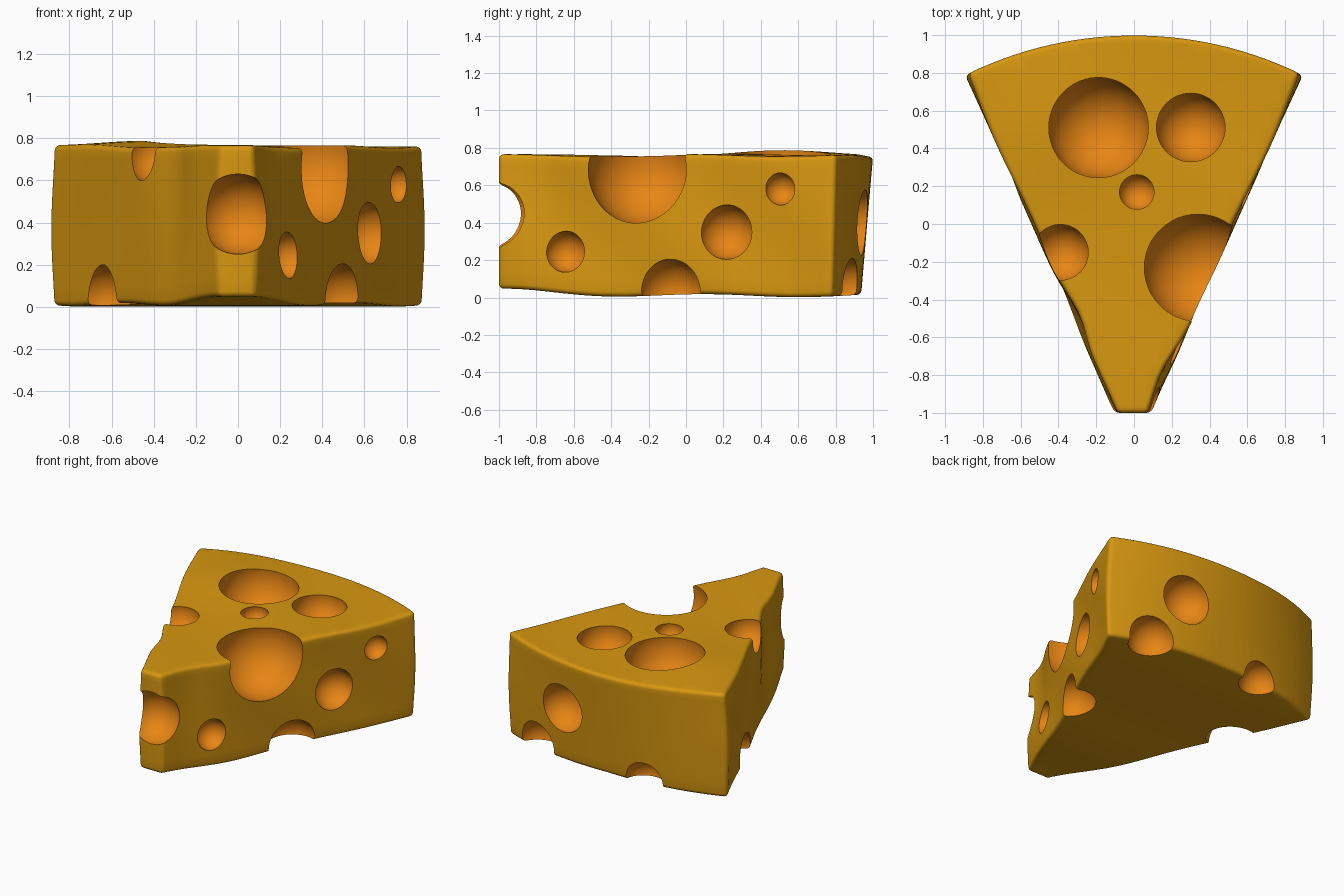
import bpy, bmesh, math
from mathutils import Vector

if "Cube" in bpy.data.objects:
    bpy.data.objects.remove(bpy.data.objects["Cube"], do_unlink=True)


def make_material(name, color):
    m = bpy.data.materials.new(name)
    m.use_nodes = True
    m.diffuse_color = color
    bsdf = next(n for n in m.node_tree.nodes if n.type == 'BSDF_PRINCIPLED')
    bsdf.inputs["Base Color"].default_value = color
    bsdf.inputs["Roughness"].default_value = 0.6
    return m


materials = [make_material("golden_cheese", (0.68, 0.31, 0.005, 1)),
             make_material("orange_hole", (0.80, 0.235, 0.007, 1))]


def make_object(name, bm):
    mesh = bpy.data.meshes.new(name)
    bm.to_mesh(mesh)
    bm.free()
    for m in materials:
        mesh.materials.append(m)
    obj = bpy.data.objects.new(name, mesh)
    bpy.context.collection.objects.link(obj)
    return obj


# Wedge outline: blunt tip in front, circular arc at the back
HEIGHT, BASE, RADIUS = 0.75, 0.01, 2.036
spread = math.asin(0.885 / RADIUS)
STEPS = 28
outline = [(-0.095, -1), (0.085, -1)]
for i in range(STEPS + 1):
    a = spread * (1 - 2 * i / STEPS)
    outline.append((RADIUS * math.sin(a), 1 - RADIUS + RADIUS * math.cos(a)))

bm = bmesh.new()
floor = bm.faces.new([bm.verts.new((x, y, BASE)) for x, y in outline])
top = bmesh.ops.extrude_face_region(bm, geom=[floor])["geom"]
for v in top:
    if isinstance(v, bmesh.types.BMVert):
        v.co.z += HEIGHT
bmesh.ops.recalc_face_normals(bm, faces=bm.faces)

# Rounded edges
sharp = [e for e in bm.edges if e.calc_face_angle(0) > 0.6]
bmesh.ops.bevel(bm, geom=sharp, offset=0.026, segments=4, profile=0.5,
                affect='EDGES')

# Slice into a grid so the surface can be made uneven
for axis, lo, hi in ((0, -0.85, 0.85), (1, -0.95, 0.95), (2, 0.1, 0.7)):
    normal = Vector([float(axis == k) for k in range(3)])
    count = round((hi - lo) / 0.07)
    for i in range(count + 1):
        bmesh.ops.bisect_plane(
            bm, geom=bm.verts[:] + bm.edges[:] + bm.faces[:], dist=1e-5,
            plane_co=normal * (lo + (hi - lo) * i / count), plane_no=normal)


def bump(value, centre, width):
    return math.exp(-((value - centre) / width) ** 2)


# Gentle waves, a sloping back and hollows in the flanks
for v in bm.verts:
    x, y, z = v.co
    t = (z - BASE) / HEIGHT
    side = min(1, max(-1, x / (0.09 + 0.4 * (y + 1))))
    v.co.z += t * (0.006 * math.sin(5 * y + 3 * x)
                   + 0.022 * bump(x, -0.45, 0.3) * bump(y, 0.5, 0.35))
    v.co.z += (1 - t) * (0.008 * math.sin(6 * y + 1) + 0.03 * bump(y, -1, 0.4))
    v.co.x += side * 0.009 * math.sin(7 * y + 5 * t)
    if x < 0:
        v.co.x -= side * t * 0.045 * bump(y, -0.48, 0.16)
    else:
        v.co.x -= side * t * 0.03 * bump(y, -0.78, 0.16)
    v.co.y -= 0.065 * (1 - t) * (1 - 0.6 * abs(x)) * max(0, y) ** 2
cheese = make_object("cheese_wedge", bm)

# Round holes: x, y, z, radius
holes = [
    (-0.19, 0.51, 0.73, 0.268), (0.30, 0.51, 0.73, 0.184),   # top
    (0.015, 0.17, 0.74, 0.095), (0.34, -0.23, 0.68, 0.295),
    (-0.39, -0.15, 0.73, 0.15),
    (0, -1, 0.44, 0.19),                                     # tip
    (0.24, -0.645, 0.245, 0.11), (0.63, 0.215, 0.35, 0.146),  # left flank
    (0.76, 0.505, 0.58, 0.086), (0.49, -0.08, 0.03, 0.175),
    (-0.64, 0.24, 0.03, 0.17),                               # right flank
    (0.34, 0.95, 0.40, 0.175), (0.58, 0.87, 0.05, 0.16),     # back
    (-0.31, 0.92, 0.03, 0.14),
]
bm = bmesh.new()
for x, y, z, r in holes:
    ball = bmesh.ops.create_uvsphere(bm, u_segments=48, v_segments=24, radius=r)
    bmesh.ops.translate(bm, verts=ball["verts"], vec=(x, y, z))
for f in bm.faces:
    f.material_index = 1
    f.smooth = True
cutter = make_object("hole_cutter", bm)
cutter.hide_render = True

# Cut the holes and smooth the shading
cut = cheese.modifiers.new("holes", 'BOOLEAN')
cut.operation = 'DIFFERENCE'
cut.solver = 'EXACT'
cut.object = cutter
for o in bpy.context.selected_objects:
    o.select_set(False)
bpy.context.view_layer.objects.active = cheese
cheese.select_set(True)
bpy.ops.object.modifier_apply(modifier=cut.name)
bpy.data.objects.remove(cutter, do_unlink=True)
bpy.ops.object.shade_smooth_by_angle(angle=math.radians(35))
